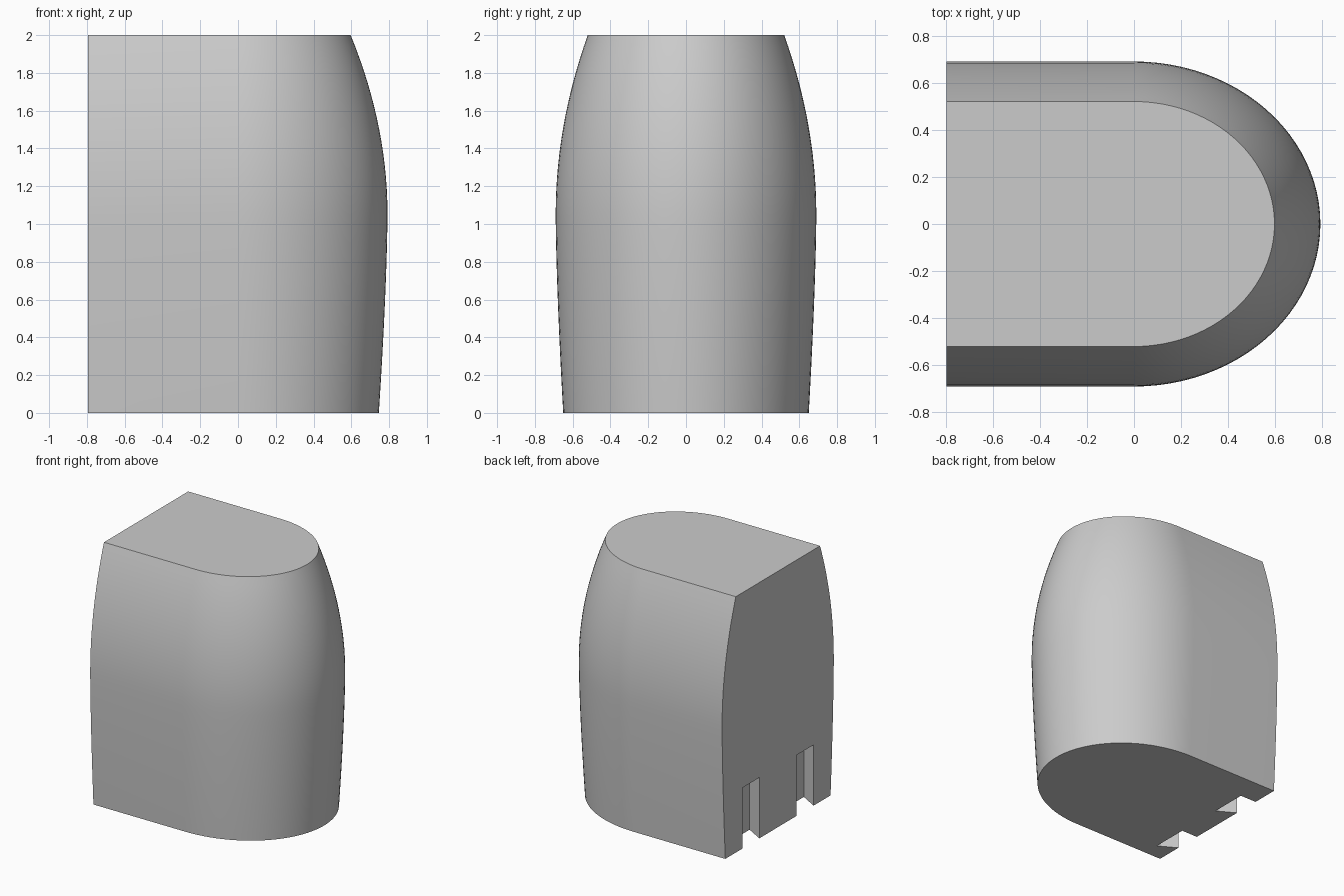
import bpy, bmesh, math

if "Cube" in bpy.data.objects:
    bpy.data.objects.remove(bpy.data.objects["Cube"])

grey = bpy.data.materials.new("plain_grey")
grey.use_nodes = True
colour = (0.6, 0.6, 0.6, 1)
grey.diffuse_color = colour
grey.node_tree.nodes["Principled BSDF"].inputs["Base Color"].default_value = colour

BACK = -0.795     # flat end
WIDEST = 1.05     # height of the fullest section
RINGS, ARC = 32, 48


def half_width(z):
    """Barrel profile of the shell."""
    if z > WIDEST:
        return 0.69 - 0.17 * ((z - WIDEST) / (2 - WIDEST)) ** 2
    return 0.69 - 0.04 * (1 - z / WIDEST) ** 1.5


def loft(name, sections):
    """Skin a stack of matching outlines and cap both ends."""
    bm = bmesh.new()
    rings = [[bm.verts.new(p) for p in s] for s in sections]
    n = len(rings[0])
    for low, high in zip(rings, rings[1:]):
        for i in range(n):
            j = (i + 1) % n
            bm.faces.new((low[i], low[j], high[j], high[i]))
    bm.faces.new(rings[0][::-1])
    bm.faces.new(rings[-1])
    bmesh.ops.recalc_face_normals(bm, faces=bm.faces)
    mesh = bpy.data.meshes.new(name)
    bm.to_mesh(mesh)
    bm.free()
    obj = bpy.data.objects.new(name, mesh)
    bpy.context.collection.objects.link(obj)
    mesh.materials.append(grey)
    return obj


def outline(z):
    """Straight sides closed by a half ellipse."""
    w = half_width(z)
    pts = [(BACK, -w, z)]
    for i in range(ARC + 1):
        a = math.pi * (i / ARC - 0.5)
        pts.append((1.147 * w * math.cos(a), w * math.sin(a), z))
    return pts + [(BACK, w, z)]


# Main rounded body
body = loft("rounded_body", [outline(2 * i / RINGS) for i in range(RINGS + 1)])

# Two slots in the flat end, each flared on one side
DEPTH, FLARE, HEIGHT = 0.14, 0.08, 0.475
for name, y0, y1 in (("slot_cutter_a", -0.44, -0.23), ("slot_cutter_b", 0.23, 0.44)):
    slope = FLARE / DEPTH
    plan = [(BACK - 0.1, y0 + 0.1 * slope), (BACK + DEPTH, y0 - FLARE),
            (BACK + DEPTH, y1), (BACK - 0.1, y1)]
    cutter = loft(name, [[(x, y, z) for x, y in plan] for z in (-0.1, HEIGHT)])
    cutter.hide_render = True
    cutter.hide_set(True)
    cut = body.modifiers.new(name, "BOOLEAN")
    cut.operation = "DIFFERENCE"
    cut.solver = "EXACT"
    cut.object = cutter

# Apply the cuts, then remove the helpers
bpy.context.view_layer.update()
graph = bpy.context.evaluated_depsgraph_get()
body.data = bpy.data.meshes.new_from_object(body.evaluated_get(graph))
body.modifiers.clear()
for obj in [o for o in bpy.data.objects if o.name.startswith("slot_cutter")]:
    bpy.data.objects.remove(obj)

bpy.ops.object.select_all(action="DESELECT")
body.select_set(True)
bpy.context.view_layer.objects.active = body
bpy.ops.object.shade_smooth_by_angle(angle=math.radians(30))
